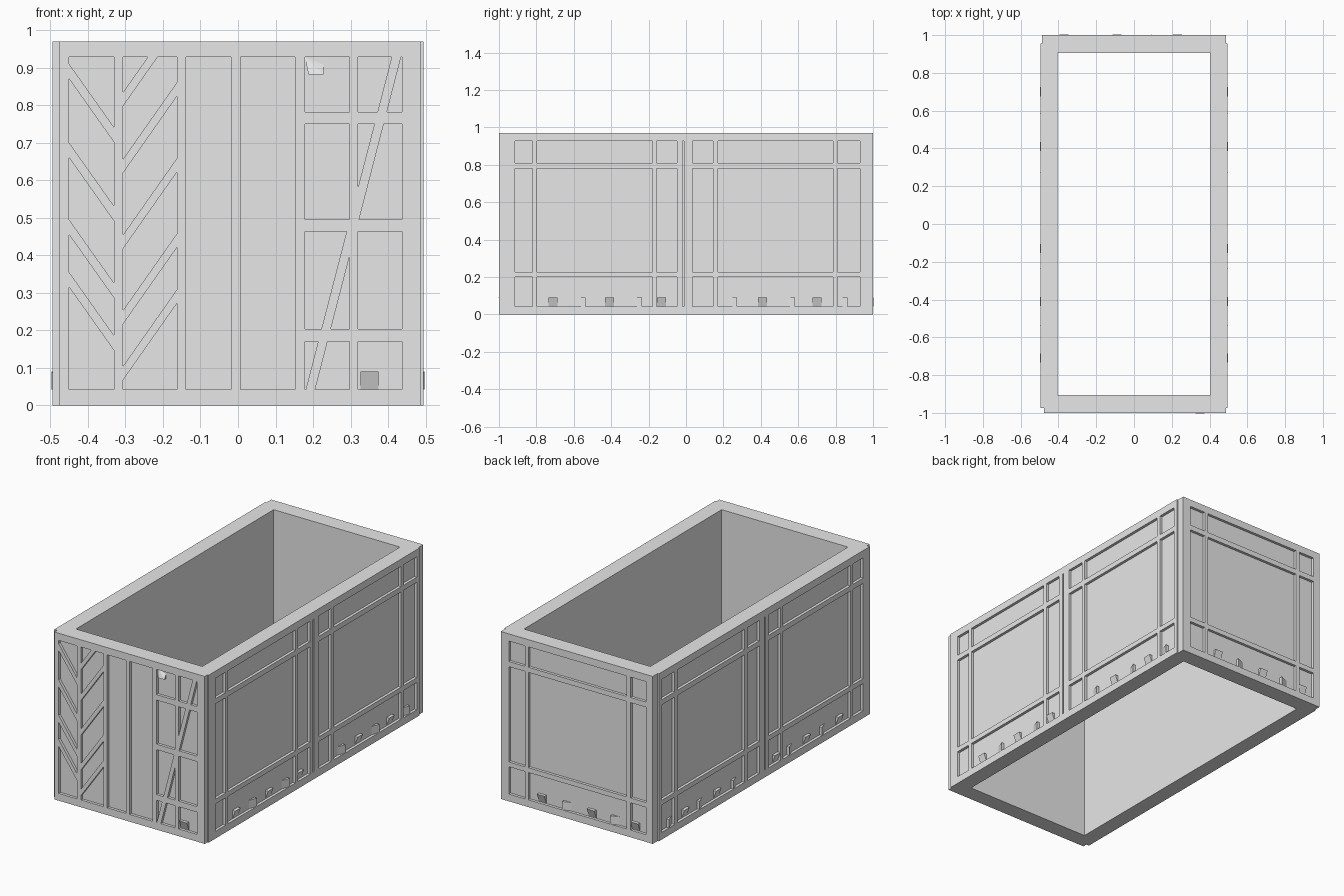
import bpy, bmesh
from mathutils import Vector

if "Cube" in bpy.data.objects:
    bpy.data.objects.remove(bpy.data.objects["Cube"])

Z0, Z1, H = 0.042, 0.928, 0.97      # panel bottom, panel top, wall height
DEPTH = 0.016                       # recess of panels behind the trim

grey = bpy.data.materials.new("plain grey")
grey.diffuse_color = (0.8, 0.8, 0.8, 1)
grey.use_nodes = True
grey.node_tree.nodes["Principled BSDF"].inputs["Base Color"].default_value = grey.diffuse_color

# wall name -> (mapping of along, height, outward offset) to 3D
WALLS = {
    "front": lambda u, z, d: Vector((u, -1.0 - d, z)),
    "back":  lambda u, z, d: Vector((u, 1.0 + d, z)),
    "right": lambda u, z, d: Vector((0.495 + d, u, z)),
    "left":  lambda u, z, d: Vector((-0.495 - d, u, z)),
}


def hull(bm, points):
    """Add a convex solid."""
    part = bmesh.new()
    for p in points:
        part.verts.new(p)
    bmesh.ops.convex_hull(part, input=part.verts)
    bmesh.ops.dissolve_limit(part, angle_limit=0.001, verts=part.verts, edges=part.edges)
    bmesh.ops.recalc_face_normals(part, faces=part.faces)
    tmp = bpy.data.meshes.new("tmp")
    part.to_mesh(tmp)
    part.free()
    bm.from_mesh(tmp)
    bpy.data.meshes.remove(tmp)


def make(bm, name):
    me = bpy.data.meshes.new(name)
    bm.to_mesh(me)
    bm.free()
    me.materials.append(grey)
    ob = bpy.data.objects.new(name, me)
    bpy.context.collection.objects.link(ob)
    return ob


def rect(a, b, z0, z1):
    return [(a, z0), (b, z0), (b, z1), (a, z1)]


def clip(poly, line, above):
    """Keep the side of a convex polygon above or below z = s*u + c."""
    s, c = line
    f = lambda p: (p[1] - s * p[0] - c) * (1 if above else -1)
    out = []
    for p, q in zip(poly, poly[1:] + poly[:1]):
        if f(p) >= 0:
            out.append(p)
        if f(p) * f(q) < 0:
            t = f(p) / (f(p) - f(q))
            out.append((p[0] + t * (q[0] - p[0]), p[1] + t * (q[1] - p[1])))
    return out


def split(polys, low, high):
    """Cut a raised slanted band (between two lines) out of the panels."""
    res = []
    for p in polys:
        res += [clip(p, low, False), clip(p, high, True)]
    return [p for p in res if len(p) >= 3]


def line(u0, z0, u1, z1):
    s = (z1 - z0) / (u1 - u0)
    return (s, z0 - s * u0)


# ---- recessed panels per wall ----
pockets = {w: [] for w in WALLS}

# front: falling bands, rising bands, two plain panels
fall = [rect(-0.45, -0.331, Z0, Z1)]
for z in (0.87, 0.66, 0.455, 0.315):
    fall = split(fall, line(-0.45, z, -0.331, z - 0.168),
                 line(-0.45, z + 0.04, -0.331, z - 0.128))
rise = [rect(-0.306, -0.162, Z0, Z1)]
for z in (0.068, 0.217, 0.418, 0.62, 0.798):
    rise = split(rise, line(-0.306, z, -0.162, z + 0.205),
                 line(-0.306, z + 0.037, -0.162, z + 0.242))
plain = [rect(-0.138, -0.018, Z0, Z1), rect(0.006, 0.152, Z0, Z1)]
# front: braced columns with cross bars and one long diagonal
brace = [rect(a, b, z0, z1) for a, b in ((0.178, 0.297), (0.32, 0.437))
         for z0, z1 in ((Z0, 0.17), (0.203, 0.463), (0.495, 0.75), (0.782, Z1))]
brace = split(brace, line(0.205, 0.04, 0.435, 0.93), line(0.18, 0.04, 0.41, 0.93))
pockets["front"] = fall + rise + plain + brace

# side and back: grids of three columns by three rows
ROWS = ((Z0, 0.2), (0.228, 0.78), (0.81, Z1))


def grid(cols):
    return [rect(a, b, *r) for a, b in cols for r in ROWS]


SIDE = ((-0.915, -0.82), (-0.797, -0.18), (-0.157, -0.048),
        (0.036, 0.145), (0.17, 0.785), (0.81, 0.93))
for w in ("left", "right"):
    pockets[w] = grid(SIDE) + [rect(-0.02, -0.01, Z0, Z1)]   # seam groove
pockets["back"] = grid(((-0.445, -0.345), (-0.32, 0.31), (0.333, 0.435)))

# ---- hollow walls with notched corners ----
OUTLINE = [(-0.477, -1), (0.487, -1), (0.487, -0.975), (0.495, -0.975),
           (0.495, 0.955), (0.487, 0.955), (0.487, 1), (-0.487, 1),
           (-0.487, 0.955), (-0.495, 0.955), (-0.495, -0.975), (-0.477, -0.975)]
bm = bmesh.new()
base = bm.faces.new([bm.verts.new((x, y, 0)) for x, y in OUTLINE])
top = bmesh.ops.extrude_face_region(bm, geom=[base])["geom"]
bmesh.ops.translate(bm, vec=(0, 0, H), verts=[v for v in top if isinstance(v, bmesh.types.BMVert)])
bmesh.ops.recalc_face_normals(bm, faces=bm.faces)
walls = make(bm, "container_walls")

# cutter: inner opening and every panel recess
bm = bmesh.new()
hull(bm, [(x, y, z) for x in (-0.405, 0.405) for y in (-0.905, 0.905) for z in (-0.1, 1.1)])
for w, polys in pockets.items():
    for poly in polys:
        hull(bm, [WALLS[w](u, z, d) for u, z in poly for d in (-DEPTH, 0.02)])
cutter = make(bm, "panel_cutter")
cutter.hide_render = True

mod = walls.modifiers.new("recesses", "BOOLEAN")
mod.operation = "DIFFERENCE"
mod.solver = "EXACT"
mod.object = cutter
dg = bpy.context.evaluated_depsgraph_get()
cut = bpy.data.meshes.new_from_object(walls.evaluated_get(dg))
walls.modifiers.clear()
walls.data = cut
bpy.data.objects.remove(cutter)

# ---- small wedges along the lower edge of the panels ----
RAMPS = {
    "front": [(0.35, 0.067)],
    "right": [(y, 0.067) for y in (-0.71, -0.56, -0.41, -0.26, -0.13,
                                   0.25, 0.41, 0.56, 0.7, 0.84)],
    "back": [(x, 0.067) for x in (-0.37, -0.24, -0.09, 0.07, 0.23)],
}
RAMPS["left"] = RAMPS["right"]
bm = bmesh.new()
for w, spots in RAMPS.items():
    for i, (u, z) in enumerate(spots):
        f, r = WALLS[w], 0.024
        foot = [f(u + a, z + b, -DEPTH) for a in (-r, r) for b in (-r, r)]
        if i % 2 == 0:      # ramp rising to its upper edge
            hull(bm, foot + [f(u - r, z + r, 0.002), f(u + r, z + r, 0.002)])
        else:               # ramp rising to one side
            hull(bm, foot + [f(u + r, z - r, 0.002), f(u + r, z + r, 0.002)])
# corner chip at the top of the braced column
f = WALLS["front"]
hull(bm, [f(0.178, 0.928, -DEPTH), f(0.228, 0.882, -DEPTH), f(0.188, 0.882, -DEPTH),
          f(0.228, 0.908, -DEPTH), f(0.228, 0.882, 0), f(0.188, 0.882, 0)])
make(bm, "small_wedges")
